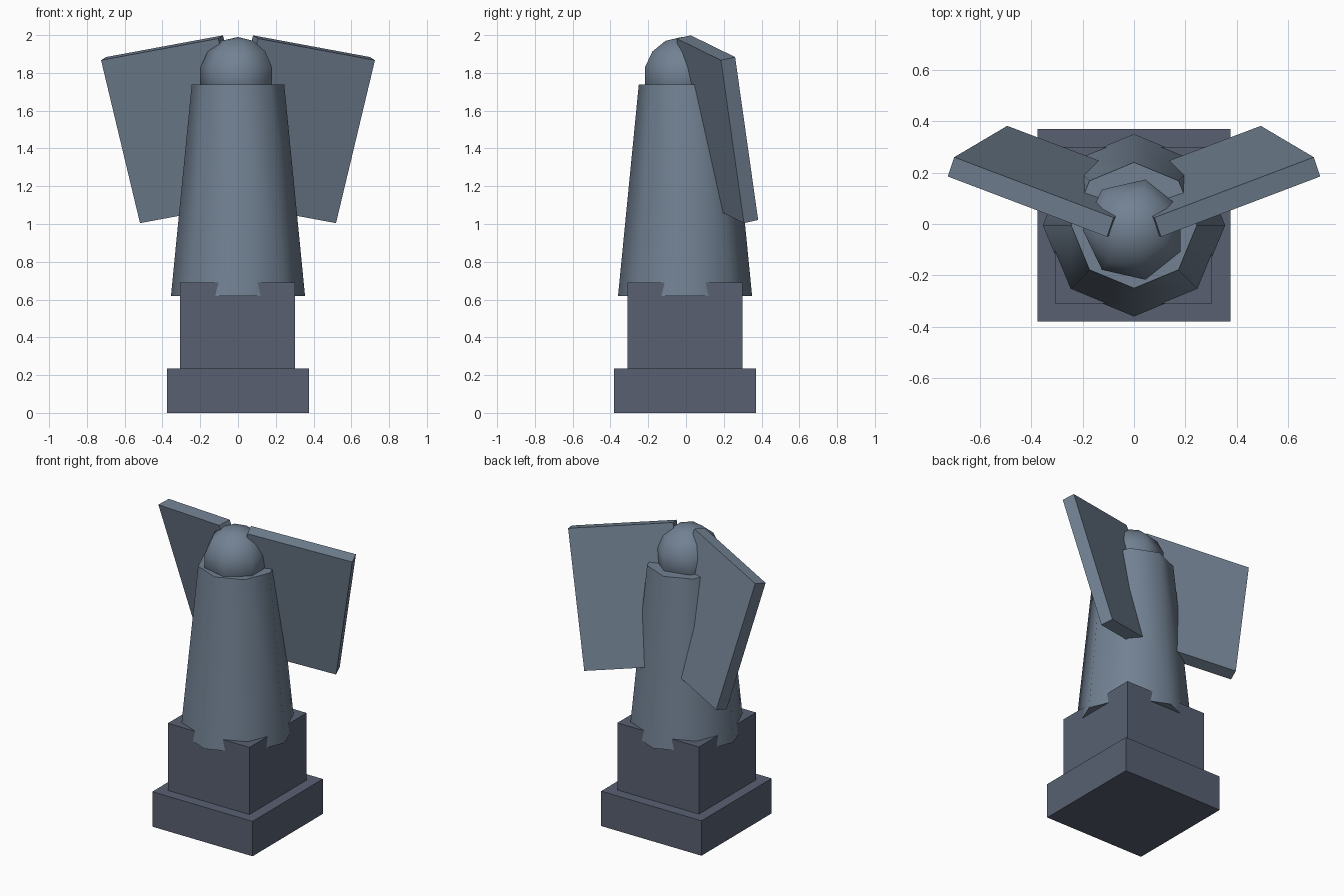
import bpy, bmesh, math
from mathutils import Matrix, Vector

if "Cube" in bpy.data.objects:
    bpy.data.objects.remove(bpy.data.objects["Cube"])


def material(name, colour):
    mat = bpy.data.materials.new(name)
    mat.diffuse_color = (*colour, 1)
    mat.use_nodes = True
    mat.node_tree.nodes["Principled BSDF"].inputs["Base Color"].default_value = mat.diffuse_color
    return mat


dark_stone = material("dark_stone", (0.098, 0.118, 0.165))
blue_stone = material("blue_stone", (0.168, 0.22, 0.29))


def make(name, bm, mat):
    bmesh.ops.recalc_face_normals(bm, faces=bm.faces)
    mesh = bpy.data.meshes.new(name)
    bm.to_mesh(mesh)
    bm.free()
    mesh.materials.append(mat)
    ob = bpy.data.objects.new(name, mesh)
    bpy.context.collection.objects.link(ob)
    return ob


def box(name, centre, size, mat, axes=Matrix.Identity(3)):
    bm = bmesh.new()
    place = Matrix.Translation(centre) @ axes.to_4x4() @ Matrix.Diagonal((*size, 1))
    bmesh.ops.create_cube(bm, size=1, matrix=place)
    return make(name, bm, mat)


def smooth(ob, degrees):
    bpy.ops.object.select_all(action='DESELECT')
    ob.select_set(True)
    bpy.context.view_layer.objects.active = ob
    bpy.ops.object.shade_smooth_by_angle(angle=math.radians(degrees))


# Stepped pedestal
box("plinth", (0, -0.005, 0.118), (0.75, 0.75, 0.236), dark_stone)
box("pedestal_block", (-0.002, -0.005, 0.463), (0.61, 0.61, 0.454), dark_stone)

# Eight-sided tapered robe
bm = bmesh.new()
bmesh.ops.create_cone(bm, cap_ends=True, segments=8, radius1=0.355, radius2=0.245,
                      depth=1.12, matrix=Matrix.Translation((0, -0.005, 1.178)))
smooth(make("robe", bm, blue_stone), 50)

# Seven-sided head, one corner towards -x
bm = bmesh.new()
bmesh.ops.create_uvsphere(bm, u_segments=7, v_segments=7, radius=0.205,
                          matrix=Matrix.Translation((0, -0.022, 1.785))
                          @ Matrix.Rotation(math.pi / 2, 4, 'Z'))
smooth(make("head", bm, blue_stone), 60)

# Tilted slab wings, mirrored across x
corner = Vector((0.105, -0.05, 1.982))      # inner top front corner
along = Vector((0.62, 0.235, -0.115))       # inner to outer edge
down = Vector((-0.21, 0.12, -0.86))
u = along.normalized()
d = (down - u * down.dot(u)).normalized()
t = u.cross(d)
if t.y < 0:
    t = -t
size = (along.length, 0.895, 0.081)
centre = corner + (u * size[0] + d * size[1] + t * size[2]) / 2
wings = box("wings", centre, size, blue_stone, Matrix((u, d, t)).transposed())
mirror = wings.modifiers.new("mirror", 'MIRROR')
mirror.use_mirror_merge = False
